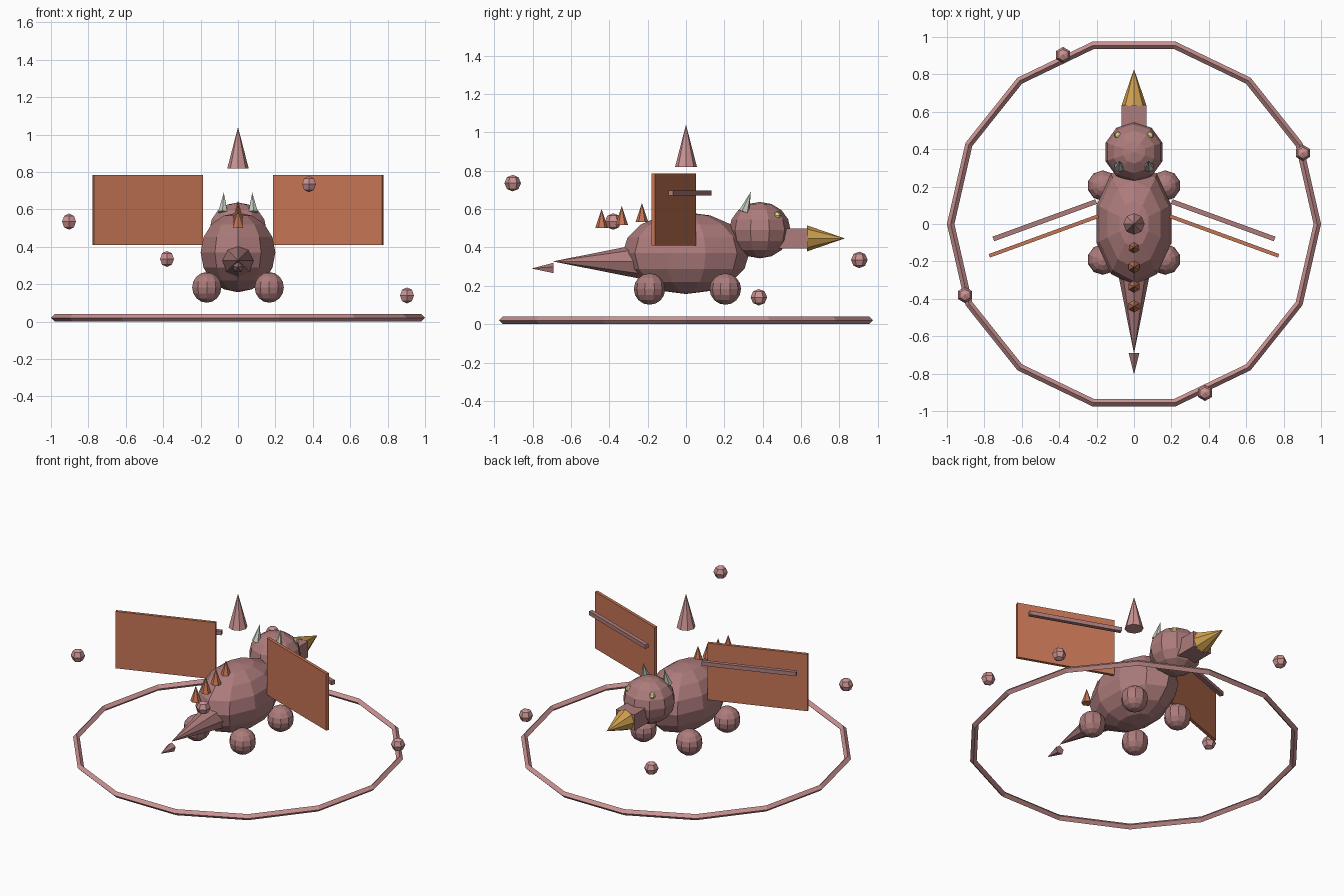
import bpy, math
from mathutils import Vector

cube = bpy.data.objects.get("Cube")
if cube:
    bpy.data.objects.remove(cube)


def material(name, rgb):
    m = bpy.data.materials.new(name)
    m.use_nodes = True
    m.diffuse_color = (*rgb, 1)
    m.node_tree.nodes["Principled BSDF"].inputs["Base Color"].default_value = (*rgb, 1)
    return m


mauve = material("mauve_skin", (0.42, 0.20, 0.20))
rose = material("pale_rose", (0.60, 0.29, 0.29))
orange = material("burnt_orange", (0.56, 0.18, 0.09))
gold = material("gold", (0.64, 0.36, 0.08))
ivory = material("grey_ivory", (0.55, 0.60, 0.52))
yellow = material("pale_yellow", (0.75, 0.75, 0.28))


def finish(name, mat):
    ob = bpy.context.object
    ob.name = name
    ob.data.materials.append(mat)
    return ob


def ball(name, loc, size, mat, segments=10, rings=8):
    bpy.ops.mesh.primitive_uv_sphere_add(segments=segments, ring_count=rings, radius=1, location=loc)
    bpy.context.object.scale = size
    return finish(name, mat)


def cone(name, base, tip, radius, mat, sides=8):
    base, tip = Vector(base), Vector(tip)
    axis = tip - base
    bpy.ops.mesh.primitive_cone_add(vertices=sides, radius1=radius, depth=axis.length,
                                    location=(base + tip) / 2,
                                    rotation=axis.to_track_quat('Z', 'Y').to_euler())
    return finish(name, mat)


def box(name, loc, size, mat, turn=0):
    bpy.ops.mesh.primitive_cube_add(size=1, location=loc, rotation=(0, 0, turn))
    bpy.context.object.scale = size
    return finish(name, mat)


# Body, head and beak
ball("body", (0, 0, 0.37), (0.21, 0.33, 0.213), mauve)
ball("head", (0, 0.385, 0.49), (0.16, 0.16, 0.147), mauve)
box("snout", (0, 0.56, 0.447), (0.135, 0.15, 0.105), mauve)
cone("beak", (0, 0.63, 0.447), (0, 0.828, 0.447), 0.068, gold)

# Tail
cone("tail", (0, -0.25, 0.327), (0, -0.695, 0.327), 0.088, mauve)
cone("tail_tip", (0, -0.69, 0.29), (0, -0.805, 0.29), 0.03, mauve, 5)

# Parts mirrored on both sides
for side, s in (("left", 1), ("right", -1)):
    for place, y in (("front", 0.205), ("rear", -0.19)):
        ball(f"{side}_{place}_leg", (s * 0.167, y, 0.183), (0.082,) * 3, mauve)
    cone(f"{side}_horn", (s * 0.08, 0.303, 0.585), (s * 0.076, 0.338, 0.69), 0.028, ivory, 6)
    ball(f"{side}_eye", (s * 0.085, 0.475, 0.567), (0.021,) * 3, yellow, 6, 4)
    turn = -s * math.radians(20)
    box(f"{side}_wing", (s * 0.482, -0.064, 0.597), (0.62, 0.02, 0.375), orange, turn)
    box(f"{side}_wing_spar", (s * 0.477, 0.02, 0.683), (0.585, 0.026, 0.026), mauve, turn)

# Spikes along the back
for i in range(4):
    y, z = -0.44 + 0.105 * i, 0.5 + 0.016 * i
    cone(f"back_spike_{i + 1}", (0, y, z), (0, y, z + 0.1), 0.033, orange, 6)

# Floating cone, orbs and ground ring
cone("floating_cone", (0, 0, 0.82), (0, 0, 1.04), 0.057, rose)
for i, z in enumerate((0.14, 0.335, 0.535, 0.735)):
    a = math.radians(22.8 + 90 * i)
    ball(f"orb_{i + 1}", (0.98 * math.cos(a), 0.98 * math.sin(a), z), (0.043,) * 3, rose, 6, 4)
bpy.ops.mesh.primitive_torus_add(major_segments=14, minor_segments=4, major_radius=0.98,
                                 minor_radius=0.02, location=(0, 0, 0.02))
finish("ground_ring", rose)
